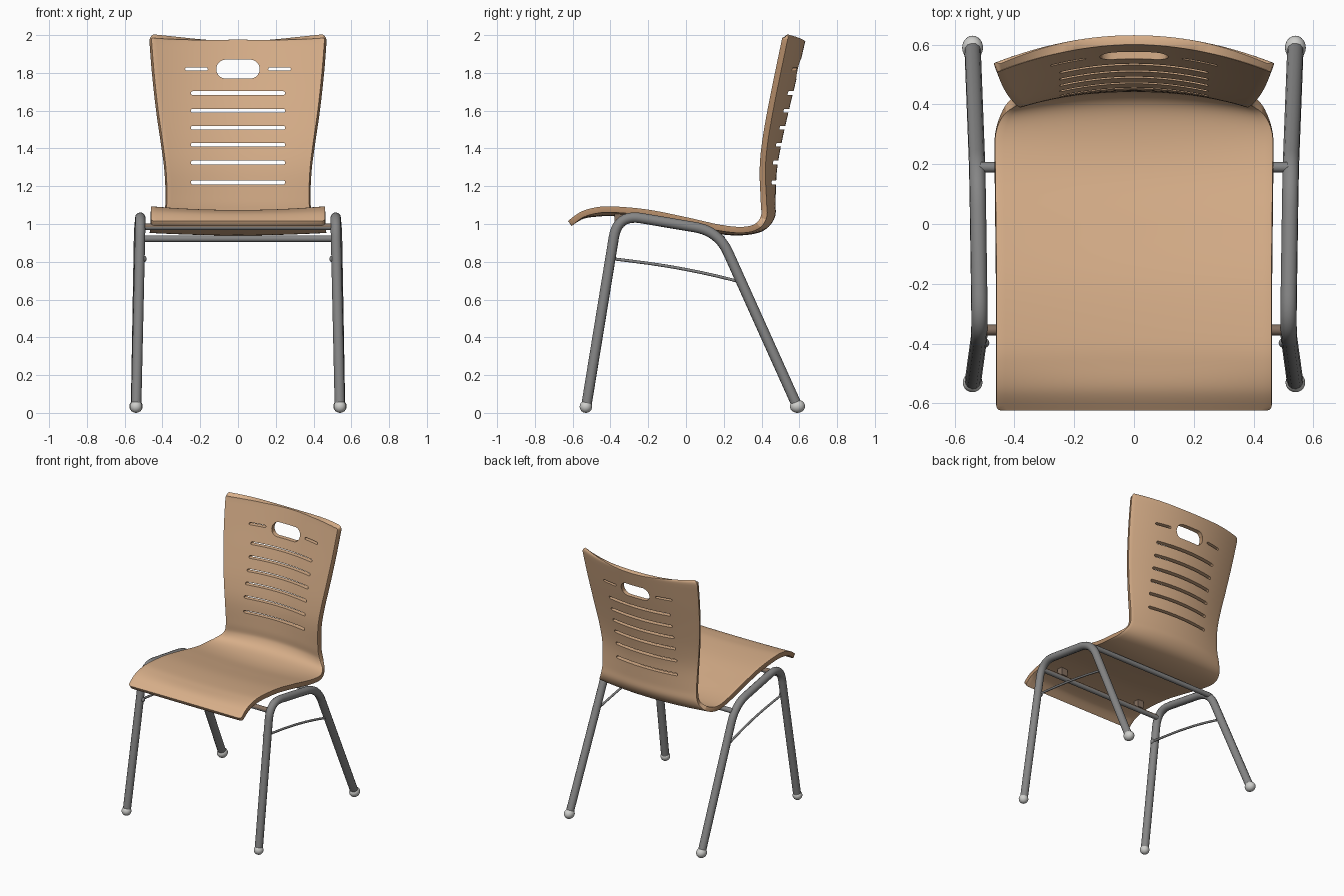
import bpy, bmesh, math
from mathutils import Vector

if "Cube" in bpy.data.objects:
    bpy.data.objects.remove(bpy.data.objects["Cube"])


def material(name, rgb):
    m = bpy.data.materials.new(name)
    m.diffuse_color = (*rgb, 1)
    m.use_nodes = True
    m.node_tree.nodes["Principled BSDF"].inputs["Base Color"].default_value = m.diffuse_color
    return m


WOOD = material("beech wood", (0.68, 0.425, 0.25))
EDGE = material("darker wood edge", (0.45, 0.26, 0.14))
STEEL = material("grey steel", (0.235, 0.235, 0.235))
BROWN = material("brown bracket", (0.23, 0.16, 0.115))
CAP = material("light grey plastic", (0.62, 0.62, 0.60))


def add_mesh(name, bm, mat):
    bmesh.ops.recalc_face_normals(bm, faces=bm.faces)
    me = bpy.data.meshes.new(name)
    bm.to_mesh(me)
    bm.free()
    me.materials.append(mat)
    ob = bpy.data.objects.new(name, me)
    bpy.context.collection.objects.link(ob)
    return ob


def select(ob):
    bpy.ops.object.select_all(action='DESELECT')
    ob.select_set(True)
    bpy.context.view_layer.objects.active = ob


def smooth(ob, angle=40):
    select(ob)
    bpy.ops.object.shade_smooth_by_angle(angle=math.radians(angle))


# --- Bent plywood shell: side-edge profile y, z, half width, centre offset dy, dz
ROWS = [Vector(r) for r in (
    (-0.615, 1.003, 0.461, 0.000, 0.000), (-0.550, 1.050, 0.461, 0.000, -0.008),
    (-0.470, 1.073, 0.461, 0.000, -0.018), (-0.380, 1.077, 0.461, 0.000, -0.020),
    (-0.200, 1.060, 0.461, 0.000, -0.020), (0.000, 1.020, 0.463, 0.000, -0.020),
    (0.180, 0.980, 0.465, 0.000, -0.018), (0.300, 0.969, 0.464, 0.010, -0.012),
    (0.375, 0.988, 0.436, 0.030, -0.008), (0.412, 1.040, 0.395, 0.043, 0.000),
    (0.411, 1.120, 0.380, 0.047, 0.000), (0.405, 1.280, 0.385, 0.060, 0.000),
    (0.416, 1.420, 0.402, 0.072, 0.000), (0.446, 1.600, 0.428, 0.082, 0.000),
    (0.486, 1.800, 0.450, 0.088, -0.010), (0.526, 1.992, 0.465, 0.090, -0.020))]


def spline(p, i, t):
    a, b, c, d = p[max(i - 1, 0)], p[i], p[i + 1], p[min(i + 2, len(p) - 1)]
    return 0.5 * (2 * b + (c - a) * t + (2 * a - 5 * b + 4 * c - d) * t * t
                  + (3 * b - a - 3 * c + d) * t ** 3)


last = len(ROWS) - 2
samples = []
for i in range(last + 1):
    steps = [k / 6 for k in range(6)]
    if i == 0:
        steps = [0, 0.03, 0.08] + steps[1:]
    if i == last:
        steps += [0.92, 0.96, 0.985, 1.0]
    samples += [spline(ROWS, i, t) for t in steps]

N, R = 32, 0.02
bm = bmesh.new()
grid = []
for s in samples:
    y, z, w, dy, dz = s
    # rounded corners at both free ends
    d = min(math.dist(s[:2], samples[0][:2]), math.dist(s[:2], samples[-1][:2]), R)
    w -= R - math.sqrt(R * R - (R - d) ** 2)
    row = []
    for k in range(N + 1):
        u = 2 * k / N - 1
        f = 1 - u * u
        row.append(bm.verts.new((u * w, y + dy * f, z + dz * f)))
    grid.append(row)
for a, b in zip(grid, grid[1:]):
    for k in range(N):
        bm.faces.new((a[k], a[k + 1], b[k + 1], b[k]))
shell = add_mesh("seat_and_backrest", bm, WOOD)

# --- Cutter for the hand hole and slots: x, z, half length, half height
HOLES = [(0, 1.82, 0.115, 0.050), (-0.22, 1.82, 0.06, 0.008), (0.22, 1.82, 0.06, 0.008)]
HOLES += [(0, z, 0.25, 0.010) for z in (1.22, 1.325, 1.42, 1.51, 1.60, 1.693)]
bm = bmesh.new()
for x, z, hl, hh in HOLES:
    ring = []
    for k in range(24):
        a = 2 * math.pi * (k + 0.5) / 24
        side = math.copysign(hl - hh, math.cos(a))
        ring.append(bm.verts.new((x + side + hh * math.cos(a), 0.25, z + hh * math.sin(a))))
    face = bm.faces.new(ring)
    ext = bmesh.ops.extrude_face_region(bm, geom=[face])
    bmesh.ops.translate(bm, vec=(0, 0.6, 0),
                        verts=[g for g in ext["geom"] if isinstance(g, bmesh.types.BMVert)])
cutter = add_mesh("slot_cutter", bm, WOOD)
cutter.hide_render = True

mod = shell.modifiers.new("thickness", 'SOLIDIFY')
mod.thickness, mod.offset = 0.032, 0
mod = shell.modifiers.new("edge", 'BEVEL')
mod.width, mod.segments, mod.angle_limit = 0.006, 2, math.radians(50)
mod = shell.modifiers.new("slots", 'BOOLEAN')
mod.object, mod.operation, mod.solver = cutter, 'DIFFERENCE', 'EXACT'
select(shell)
for name in ("thickness", "edge", "slots"):
    bpy.ops.object.modifier_apply(modifier=name)
bpy.data.objects.remove(cutter)
# darker plywood along the left and right edges
shell.data.materials.clear()
shell.data.materials.append(WOOD)
shell.data.materials.append(EDGE)
for f in shell.data.polygons:
    f.material_index = int(abs(f.normal.x) > 0.85)
smooth(shell, 35)


# --- Tubes
def fillet(points, radius):
    """Round the inner corners of a polyline."""
    pts = [Vector(p) for p in points]
    out = [pts[0]]
    for a, b, c in zip(pts, pts[1:], pts[2:]):
        s, e = b + (a - b).normalized() * radius, b + (c - b).normalized() * radius
        out += [s.lerp(b, k / 10).lerp(b.lerp(e, k / 10), k / 10) for k in range(11)]
    return out + [pts[-1]]


def tube(name, path, radius):
    cu = bpy.data.curves.new(name, 'CURVE')
    cu.dimensions = '3D'
    cu.bevel_depth, cu.bevel_resolution, cu.use_fill_caps = radius, 4, True
    sp = cu.splines.new('POLY')
    sp.points.add(len(path) - 1)
    for p, v in zip(sp.points, path):
        p.co = (*v, 1)
    cu.materials.append(STEEL)
    ob = bpy.data.objects.new(name, cu)
    bpy.context.collection.objects.link(ob)
    select(ob)
    bpy.ops.object.convert(target='MESH')
    smooth(bpy.context.object, 50)
    return bpy.context.object


def ball(name, loc, scale, mat):
    bm = bmesh.new()
    bmesh.ops.create_uvsphere(bm, u_segments=20, v_segments=12, radius=1)
    bmesh.ops.scale(bm, vec=scale, verts=bm.verts)
    bmesh.ops.translate(bm, vec=loc, verts=bm.verts)
    smooth(add_mesh(name, bm, mat), 60)


for s, side in ((-1, "left"), (1, "right")):
    # bent side frame: front leg, seat rail and rear leg in one tube
    tube(side + "_leg_frame", fillet([
        (s * 0.539, -0.528, 0.035), (s * 0.516, -0.362, 1.052),
        (s * 0.524, 0.172, 0.962), (s * 0.540, 0.587, 0.040)], 0.125), 0.0275)
    # thin rod between the legs, with its front fixing
    tube(side + "_side_rod", fillet([
        (s * 0.505, -0.395, 0.817), (s * 0.510, 0.000, 0.767),
        (s * 0.525, 0.290, 0.693)], 0.25), 0.008)
    ball(side + "_rod_fixing", (s * 0.500, -0.398, 0.815), (0.016, 0.016, 0.018), STEEL)
    # foot caps
    ball(side + "_front_foot", (s * 0.540, -0.530, 0.033), (0.033, 0.033, 0.033), CAP)
    ball(side + "_rear_foot", (s * 0.540, 0.590, 0.035), (0.035, 0.040, 0.035), CAP)
    # mounting block between front crossbar and seat
    bm = bmesh.new()
    bmesh.ops.create_cube(bm, size=1)
    bmesh.ops.scale(bm, vec=(0.05, 0.045, 0.06), verts=bm.verts)
    bmesh.ops.translate(bm, vec=(s * 0.34, -0.355, 1.025), verts=bm.verts)
    add_mesh(side + "_seat_mount", bm, BROWN)

# crossbars under the seat, the front one brown on its upper side
for name, y, z in (("front_crossbar", -0.355, 0.985), ("rear_crossbar", 0.19, 0.922)):
    bar = tube(name, [(-0.515, y, z), (0.515, y, z)], 0.018)
    if name == "front_crossbar":
        bar.data.materials.append(BROWN)
        for f in bar.data.polygons:
            f.material_index = int(f.normal.z > 0.2)
